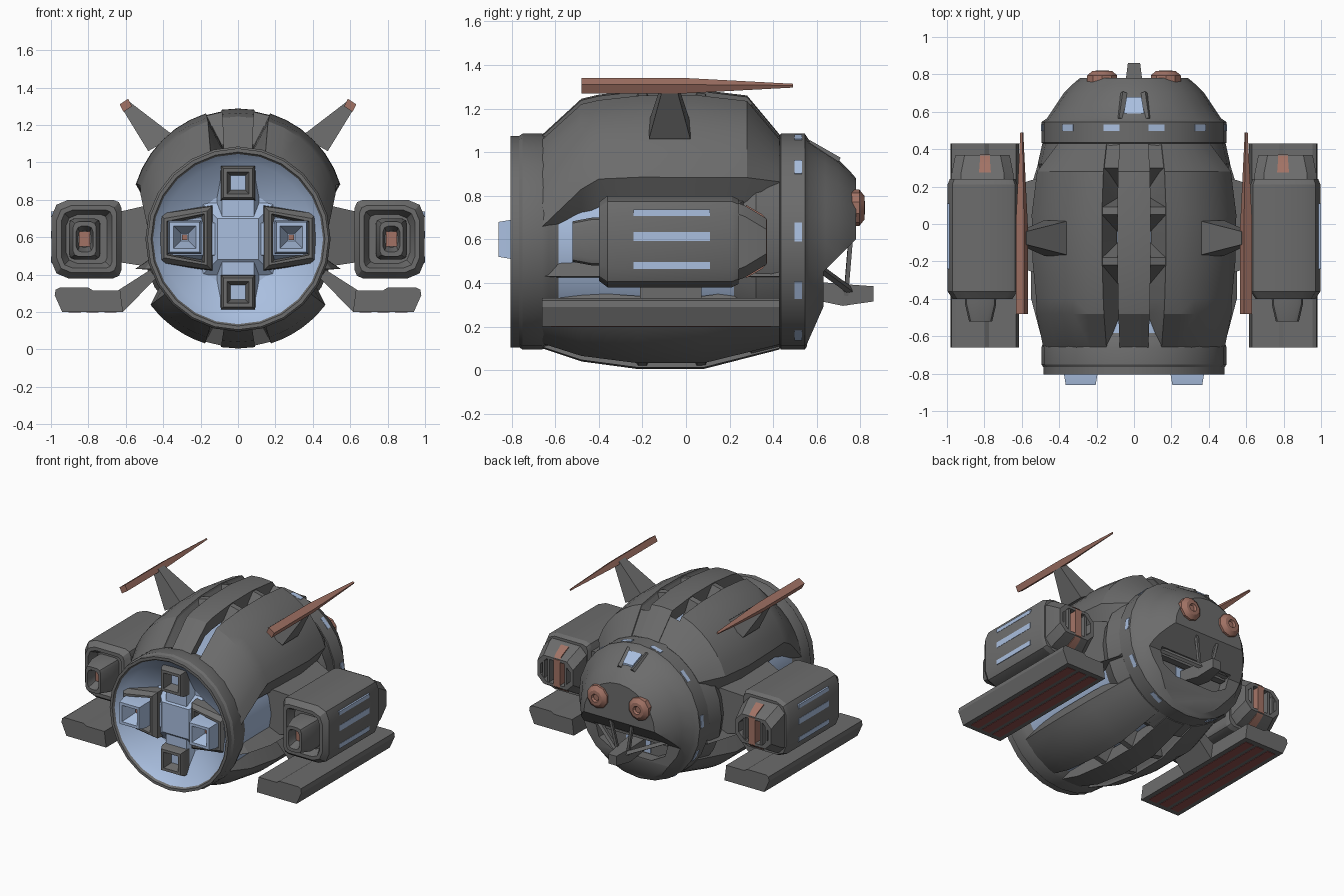
import bpy, bmesh
from math import sin, cos, radians, pi
from mathutils import Vector

if "Cube" in bpy.data.objects:
    bpy.data.objects.remove(bpy.data.objects["Cube"])


def material(name, rgb):
    m = bpy.data.materials.new(name)
    m.use_nodes = True
    m.diffuse_color = (*rgb, 1)
    m.node_tree.nodes["Principled BSDF"].inputs["Base Color"].default_value = (*rgb, 1)
    return m


GREY = material("hull grey", (0.15, 0.15, 0.15))
BLUE = material("pale blue", (0.40, 0.52, 0.74))
COPPER = material("copper", (0.36, 0.17, 0.13))
RED = material("dark red", (0.28, 0.08, 0.075))
MID = 0.59  # height of the hull axis
parts = []


def loft(name, rings, mat, cap=True, mirror=False):
    """Bridge closed rings of points; optional caps and left-right mirror."""
    bm = bmesh.new()
    loops = [[bm.verts.new(p) for p in ring] for ring in rings]
    n = len(loops[0])
    for a, b in zip(loops, loops[1:]):
        for i in range(n):
            bm.faces.new((a[i], a[(i + 1) % n], b[(i + 1) % n], b[i]))
    if cap:
        bm.faces.new(loops[0])
        bm.faces.new(loops[-1])
    bmesh.ops.recalc_face_normals(bm, faces=bm.faces)
    me = bpy.data.meshes.new(name)
    bm.to_mesh(me)
    bm.free()
    me.materials.append(mat)
    ob = bpy.data.objects.new(name, me)
    bpy.context.collection.objects.link(ob)
    if mirror:
        ob.modifiers.new("mirror", "MIRROR")
    parts.append(ob)
    return ob


def revolve(name, profile, mat, cx=0, cz=MID, n=24, **kw):
    rings = [[(cx + r * sin(2 * pi * i / n), y, cz + r * cos(2 * pi * i / n))
              for i in range(n)] for y, r in profile]
    return loft(name, rings, mat, **kw)


def rounded(y, cx, cz, hx, hz, r, inner=1, steps=3):
    """Rounded rectangle across the y axis; inner scales the corner radius nearest the hull."""
    pts = []
    for k, (sx, sz) in enumerate([(1, 1), (-1, 1), (-1, -1), (1, -1)]):
        q = r if sx > 0 else r * inner
        for j in range(steps):
            a = pi / 2 * (k + j / (steps - 1))
            pts.append((cx + sx * (hx - q) + q * cos(a), y, cz + sz * (hz - q) + q * sin(a)))
    return pts


def rect(y, cx, cz, hx, hz):
    return [(cx + sx * hx, y, cz + sz * hz) for sx, sz in ((1, 1), (-1, 1), (-1, -1), (1, -1))]


def box(name, x, y, z, mat, **kw):
    cx, cz, hx, hz = sum(x) / 2, sum(z) / 2, (x[1] - x[0]) / 2, (z[1] - z[0]) / 2
    return loft(name, [rect(v, cx, cz, hx, hz) for v in y], mat, **kw)


def prism(name, outline, y0, y1, mat, **kw):
    return loft(name, [[(x, y, z) for x, z in outline] for y in (y0, y1)], mat, **kw)


def bar(name, p, q, w, mat, **kw):
    p, q = Vector(p), Vector(q)
    u = (q - p).cross(Vector((0.3, 0.2, 1))).normalized() * w
    v = (q - p).cross(u).normalized() * w
    return loft(name, [[c + u, c + v, c - u, c - v] for c in (p, q)], mat, **kw)


# Inner hull with hollow front bowl, then the collars around it
revolve("inner_hull", [(0.45, 0.47), (-0.76, 0.465), (-0.8, 0.466), (-0.74, 0.41), (-0.66, 0.25)], BLUE)
revolve("front_collar", [(-0.57, 0.46), (-0.63, 0.485), (-0.66, 0.495), (-0.75, 0.495), (-0.765, 0.485),
                         (-0.805, 0.485), (-0.805, 0.465), (-0.79, 0.455)], GREY, cap=False)
revolve("rear_band", [(0.2, 0.46), (0.32, 0.515), (0.43, 0.49), (0.45, 0.46)], GREY)

# Outer armour: y, radius, axis height, edge angle
UPPER = [(-0.66, 0.49, 0.59, 82), (-0.48, 0.535, 0.71, 77), (-0.4, 0.547, 0.717, 73),
         (-0.2, 0.567, 0.72, 73), (0.05, 0.572, 0.716, 73), (0.28, 0.545, 0.715, 72), (0.43, 0.49, 0.59, 56)]
LOWER = [(-0.66, 0.49, MID, 53), (-0.48, 0.55, MID, 53), (-0.22, 0.585, MID, 53),
         (0.08, 0.585, MID, 53), (0.43, 0.495, MID, 53)]


def on_shell(sections, up, y, angle, depth):
    for s, t in zip(sections, sections[1:]):
        if y <= t[0] or t is sections[-1]:
            f = (y - s[0]) / (t[0] - s[0])
            r, c = (s[k] + (t[k] - s[k]) * f for k in (1, 2))
            a = radians(angle)
            return ((r - depth) * sin(a), y, c + up * (r - depth) * cos(a))


def shell(name, sections, up, start, end, steps, depth, mirror, flare=0):
    """Curved armour plate; flare slopes its lower edge inwards."""
    rings = []
    for y, r, c, edge in sections:
        stop = end or edge
        span = [i / steps for i in range(steps + 1)]
        rings.append([on_shell(sections, up, y, start + (stop - start) * f, 0) for f in span]
                     + [on_shell(sections, up, y, start + (stop + flare - start) * f, depth)
                        for f in reversed(span)])
    loft(name, rings, GREY, mirror=mirror)


for label, sections, up, depth, flare in (("upper", UPPER, 1, 0.1, 13), ("lower", LOWER, -1, 0.1, 6)):
    shell(label + "_spine", sections, up, -9, 9, 2, depth, False)
    shell(label + "_side_armour", sections, up, 17.5, None, 6, depth, True, flare)
    # Sloped walls and cross bars dividing the armour slots
    loft(label + "_slot_wall", [[on_shell(sections, up, s[0], a, d)
                                 for a, d in ((17.7, 0.006), (18.5, 0.17), (13, 0.17))]
                                for s in sections], GREY, mirror=True)
    for y0, y1, rise, fall in ((-0.22, -0.18, 0.1, 0.08), (0.05, 0.09, 0.09, 0.05), (0.3, 0.425, 0.1, 0)):
        corners = ((y0 - rise, 0.17), (y0, 0.008), (y1, 0.008), (y1 + fall, 0.17))
        loft(label + "_slot_bar", [[on_shell(sections, up, y, a, d) for y, d in corners]
                                   for a in (8, 18.5)], GREY, mirror=True)

loft("side_sill", [[(0.44, y, 0.43 + h), (x, y, 0.43), (0.42, y, 0.425)] for y, x, h in
                   ((-0.65, 0.46, 0.01), (-0.59, 0.5, 0.07), (-0.4, 0.55, 0.075),
                    (0.2, 0.55, 0.075), (0.43, 0.48, 0.07))], GREY, mirror=True)

# Rear dome with the lower jaw cut away
dome = revolve("rear_dome", [(0.42, 0.47), (0.435, 0.495), (0.545, 0.495), (0.565, 0.465), (0.64, 0.415),
                             (0.7, 0.375), (0.75, 0.325), (0.78, 0.29)], GREY)
jaw = [(0.555, 0.0), (0.555, 0.12), (0.63, 0.29), (0.63, 0.45), (0.8, 0.62), (1.0, 0.62), (1.0, 0.0)]
mouth = [(-0.3, 0.47), (0.3, 0.47), (0.27, 0.36), (0.16, 0.3), (-0.16, 0.3), (-0.27, 0.36)]
cutters = [loft("jaw_cutter", [[(x, y, z) for y, z in jaw] for x in (-0.6, 0.6)], GREY),
           prism("mouth_cutter", mouth, 0.55, 0.7, GREY)]
for c in cutters:
    mod = dome.modifiers.new("cut", "BOOLEAN")
    mod.operation, mod.object = "DIFFERENCE", c
cut_mesh = bpy.data.meshes.new_from_object(dome.evaluated_get(bpy.context.evaluated_depsgraph_get()))
dome.modifiers.clear()
dome.data = cut_mesh
for c in cutters:
    parts.remove(c)
    bpy.data.objects.remove(c)

# Mouth louvres, window, boom and braces
box("mouth_window", (-0.1, 0.1), (0.55, 0.557), (0.31, 0.43), BLUE)
for i in range(4):
    y, z = 0.615 + 0.04 * i, 0.43 + 0.045 * i
    box("mouth_louvre", (-0.28, 0.28), (y - 0.05, y), (z, z + 0.018), GREY)
loft("boom", [rect(0.55, 0, 0.37, 0.06, 0.04), rect(0.72, 0, 0.345, 0.05, 0.05),
              rect(0.86, 0, 0.35, 0.033, 0.035)], GREY)
bar("boom_brace", (0.02, 0.76, 0.36), (0.29, 0.61, 0.47), 0.018, GREY, mirror=True)
bar("boom_strut", (0.03, 0.73, 0.3), (0.09, 0.755, 0.6), 0.014, GREY, mirror=True)

# Eyes
revolve("eye", [(0.76, 0.085), (0.795, 0.084), (0.818, 0.055), (0.82, 0.03), (0.805, 0.022)],
        COPPER, cx=0.17, cz=0.745, n=10, mirror=True)

# Slit windows around the dome collar, and the top window
for angle in (14, 46, 85, 117, 151):
    rings = []
    for y in (0.498, 0.531):
        rings.append([(r * sin(radians(a)), y, MID + r * cos(radians(a))) for r, a in
                      ((0.49, angle - 5), (0.497, angle - 5), (0.497, angle + 5), (0.49, angle + 5))])
    loft("slit_window", rings, BLUE, mirror=True)
loft("top_window", [[(-w, y, z - 0.02), (w, y, z - 0.02), (w, y, z), (-w, y, z)]
                    for w, y, z in ((0.055, 0.59, 1.043), (0.04, 0.68, 0.988))], BLUE)
bar("top_window_frame", (0.075, 0.56, 1.04), (0.055, 0.7, 0.96), 0.018, GREY, mirror=True)

# Front bowl: centre block, arms, side thrusters, small vents
loft("centre_block", [rect(-0.62, 0, MID, 0.24, 0.24), rect(-0.73, 0, MID, 0.11, 0.11)], BLUE)
loft("vertical_arm", [rect(-0.62, 0, MID, 0.13, 0.44), rect(-0.72, 0, MID, 0.085, 0.38)], BLUE)
loft("horizontal_arm", [rect(-0.62, 0, MID, 0.44, 0.13), rect(-0.72, 0, MID, 0.38, 0.085)], BLUE)


def thruster_frame(y, grow):
    return [(0.14 - grow, y, 0.765 + grow), (0.42 + grow, y, 0.725 + grow),
            (0.42 + grow, y, 0.465 - grow), (0.14 - grow, y, 0.425 - grow)]


loft("thruster_frame", [thruster_frame(y, g) for y, g in
                        ((-0.6, 0.01), (-0.74, 0.0), (-0.77, -0.025), (-0.77, -0.04), (-0.66, -0.055))],
     GREY, mirror=True)
loft("thruster", [rect(y, 0.285, 0.6, h, h) for y, h in
                  ((-0.66, 0.09), (-0.8, 0.09), (-0.86, 0.08), (-0.86, 0.06), (-0.76, 0.02))], BLUE, mirror=True)
box("thruster_core", (0.27, 0.3), (-0.77, -0.755), (0.585, 0.615), COPPER, mirror=True)
for z in (0.89, 0.305):
    loft("vent", [rect(y, 0, z, h, h) for y, h in
                  ((-0.6, 0.1), (-0.76, 0.09), (-0.785, 0.078), (-0.785, 0.058), (-0.69, 0.03))], GREY)
    box("vent_core", (-0.028, 0.028), (-0.7, -0.685), (z - 0.028, z + 0.028), COPPER)

# Side pods: body with recessed front, nose intake, rear grille
PX = 0.81
loft("pod_body", [rounded(y, PX, MID, hx, hz, r, 0.5) for y, hx, hz, r in
                  ((-0.34, 0.11, 0.13, 0.06), (-0.4, 0.135, 0.155, 0.06), (-0.4, 0.16, 0.18, 0.08),
                   (-0.36, 0.187, 0.21, 0.09), (0.21, 0.187, 0.21, 0.09), (0.24, 0.175, 0.195, 0.08))],
     GREY, mirror=True)
loft("pod_nose", [rounded(y, 0.82, MID, hx, hz, 0.03) for y, hx, hz in
                  ((-0.33, 0.085, 0.11), (-0.43, 0.083, 0.11), (-0.52, 0.062, 0.093),
                   (-0.52, 0.045, 0.07), (-0.44, 0.035, 0.045))], GREY, mirror=True)
box("pod_nose_core", (0.79, 0.85), (-0.45, -0.435), (0.55, 0.63), COPPER, mirror=True)
loft("pod_tail", [rounded(y, PX, MID, hx, hz, 0.05, steps=2) for y, hx, hz in
                  ((0.23, 0.165, 0.18), (0.27, 0.165, 0.165), (0.37, 0.145, 0.105),
                   (0.37, 0.12, 0.085), (0.27, 0.11, 0.08))], GREY, mirror=True)
loft("pod_tail_core", [rect(0.275, 0.797, MID, 0.032, 0.168), rect(0.35, 0.797, MID, 0.026, 0.125),
                       rect(0.372, 0.797, MID, 0.026, 0.1)], COPPER, mirror=True)
for x in (0.72, 0.86, 0.9):
    box("pod_tail_slat", (x, x + 0.018), (0.27, 0.365), (0.5, 0.68), GREY, mirror=True)
for z0, z1 in ((0.708, 0.736), (0.592, 0.634), (0.463, 0.497)):
    box("pod_window", (0.98, 0.999), (-0.24, 0.11), (z0, z1), BLUE, mirror=True)
loft("pod_pylon", [[(x, y0, z0), (x, y1, z0), (x, y1, z1), (x, y0, z1)] for x, y0, y1, z0, z1 in
                   ((0.4, -0.3, 0.28, 0.43, 0.79), (0.66, -0.22, 0.2, 0.47, 0.73))], GREY, mirror=True)

# Landing skids with struts and dark red underside strips
prism("skid", [(0.615, 0.2), (0.94, 0.2), (0.98, 0.29), (0.975, 0.32), (0.955, 0.33), (0.8, 0.33),
               (0.775, 0.315), (0.63, 0.315)], -0.66, 0.43, GREY, mirror=True)
prism("skid_strut", [(0.615, 0.2), (0.44, 0.38), (0.47, 0.425), (0.65, 0.31)], -0.21, 0.07, GREY, mirror=True)
for i in range(3):
    x = 0.65 + 0.095 * i
    box("skid_strip", (x, x + 0.065), (-0.62, 0.39), (0.197, 0.203), RED, mirror=True)

# Wing struts and copper blades
loft("wing_strut", [[(x0, y0, z0), (x1, y0, z1), (x1, y1, z1), (x0, y1, z0)] for x0, z0, x1, z1, y0, y1 in
                    ((0.34, 1.14, 0.48, 1.06, -0.17, 0.02), (0.575, 1.32, 0.615, 1.28, -0.11, -0.04))],
     GREY, mirror=True)
loft("wing_blade", [[(0.6 + s * dx, y, 1.305 + s * dz) for dx, dz in ((-0.012, 0.035), (0.032, 0.005),
                                                                    (0.012, -0.035), (-0.032, -0.005))]
                    for y, s in ((-0.48, 1), (0, 1), (0.49, 0.25))], COPPER, mirror=True)

# Smooth the curved surfaces, keep edges sharp
bpy.ops.object.select_all(action="DESELECT")
for ob in parts:
    ob.select_set(True)
bpy.context.view_layer.objects.active = parts[0]
bpy.ops.object.shade_smooth_by_angle(angle=radians(25))
